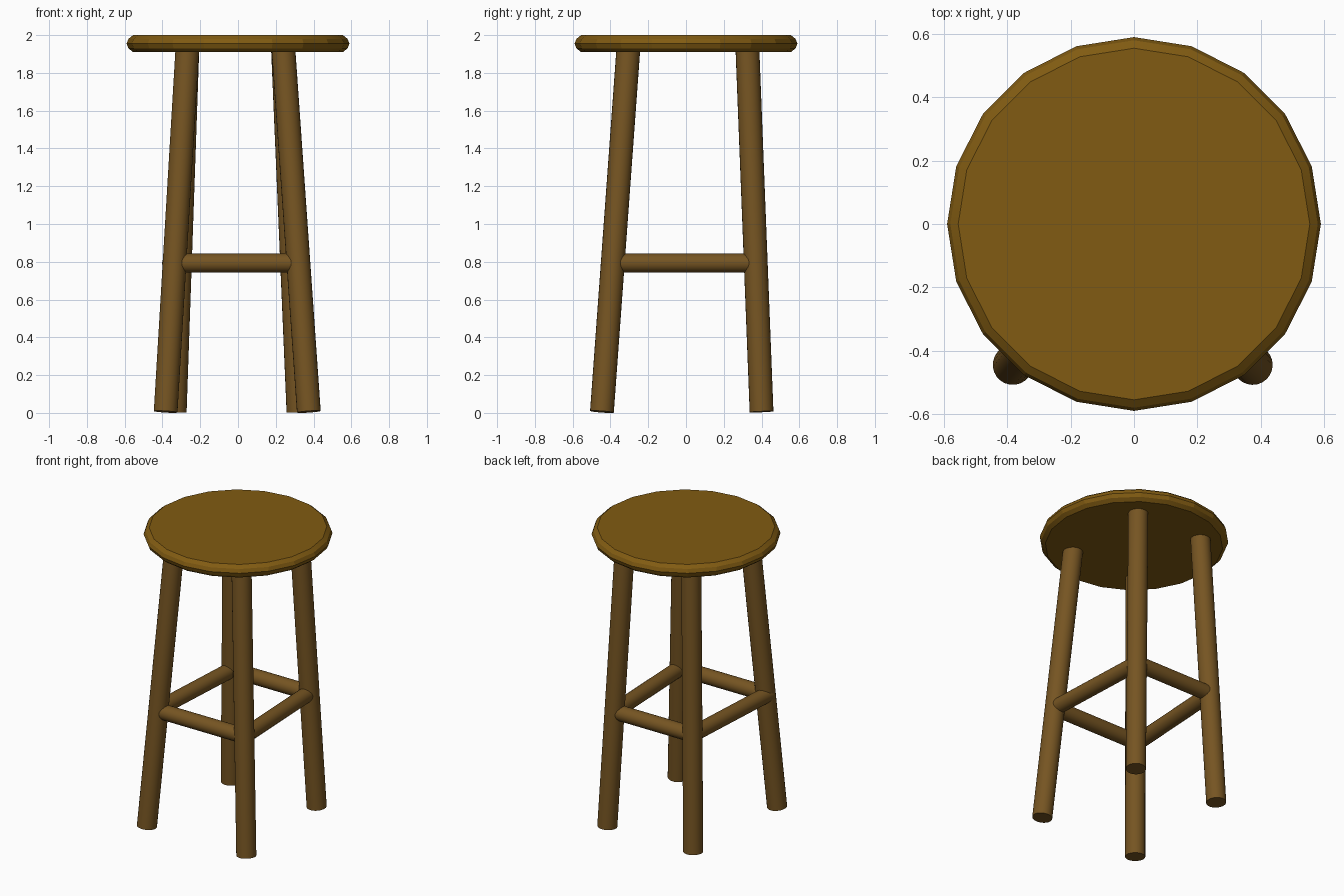
import bpy, bmesh, math
from mathutils import Vector

if "Cube" in bpy.data.objects:
    bpy.data.objects.remove(bpy.data.objects["Cube"])


def material(name, rgb):
    m = bpy.data.materials.new(name)
    m.diffuse_color = (*rgb, 1)
    m.use_nodes = True
    m.node_tree.nodes["Principled BSDF"].inputs["Base Color"].default_value = m.diffuse_color
    return m


seat_wood = material("seat wood", (0.22, 0.105, 0.006))
leg_wood = material("leg wood", (0.18, 0.09, 0.016))


def finish(obj, mat, angle):
    obj.data.materials.append(mat)
    bpy.ops.object.select_all(action='DESELECT')
    obj.select_set(True)
    bpy.context.view_layer.objects.active = obj
    bpy.ops.object.shade_smooth_by_angle(angle=math.radians(angle))


def rod(name, a, b, radius):
    """Round bar between two points, with ends square to its axis."""
    a, b = Vector(a), Vector(b)
    d = b - a
    bpy.ops.mesh.primitive_cylinder_add(vertices=24, radius=radius, depth=d.length)
    o = bpy.context.object
    o.name = name
    o.data.transform(d.to_track_quat('Z', 'Y').to_matrix().to_4x4())
    o.location = (a + b) / 2
    finish(o, leg_wood, 40)


# Seat: 20-sided disc with a rounded rim
N = 20
profile = [(0.555, 1.91), (0.58, 1.93), (0.59, 1.955), (0.58, 1.98), (0.555, 2.0)]
bm = bmesh.new()
rings = [[bm.verts.new((r * math.cos(2 * math.pi * i / N),
                        r * math.sin(2 * math.pi * i / N), z)) for i in range(N)]
         for r, z in profile]
for lo, hi in zip(rings, rings[1:]):
    for i in range(N):
        j = (i + 1) % N
        bm.faces.new((lo[i], lo[j], hi[j], hi[i]))
bm.faces.new(rings[-1])
bm.faces.new(rings[0][::-1])
mesh = bpy.data.meshes.new("seat")
bm.to_mesh(mesh)
bm.free()
seat = bpy.data.objects.new("seat", mesh)
bpy.context.collection.objects.link(seat)
finish(seat, seat_wood, 15)

# Splayed legs: foot (x, y) and top (x, y)
legs = {
    "front_left": ((-0.383, -0.445), (-0.268, -0.305)),
    "front_right": ((0.375, -0.445), (0.24, -0.305)),
    "back_right": ((0.32, 0.40), (0.238, 0.325)),
    "back_left": ((-0.335, 0.40), (-0.268, 0.325)),
}
FOOT, TOP, RUNG = 0.006, 1.93, 0.793
axis = {}
for name, (foot, top) in legs.items():
    a, b = Vector((*foot, FOOT)), Vector((*top, TOP))
    rod(name + "_leg", a, b, 0.063)
    axis[name] = a.lerp(b, (RUNG - FOOT) / (TOP - FOOT))

# Rungs joining neighbouring legs
rod("front_rung", axis["front_left"], axis["front_right"], 0.05)
rod("right_rung", axis["front_right"], axis["back_right"], 0.05)
rod("back_rung", axis["back_right"], axis["back_left"], 0.05)
rod("left_rung", axis["back_left"], axis["front_left"] + Vector((-0.016, 0, 0)), 0.05)
